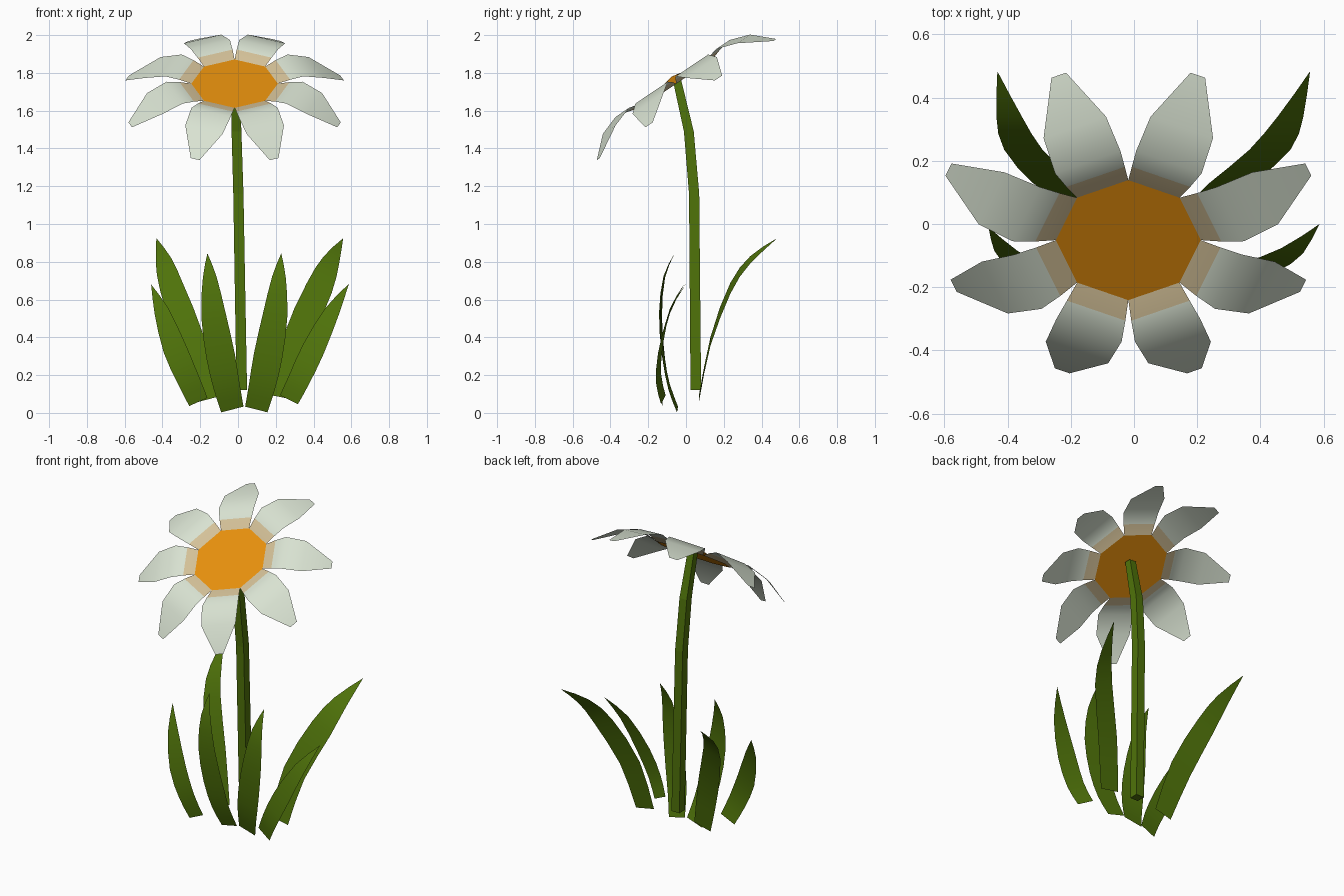
import bpy, math
from mathutils import Vector, Matrix

if "Cube" in bpy.data.objects:
    bpy.data.objects.remove(bpy.data.objects["Cube"])


def material(name, rgb):
    m = bpy.data.materials.new(name)
    m.diffuse_color = (*rgb, 1)
    m.use_nodes = True
    m.node_tree.nodes["Principled BSDF"].inputs["Base Color"].default_value = m.diffuse_color
    return m


GREEN = material("leaf green", (0.078, 0.170, 0.003))
WHITE = material("petal white", (0.69, 0.76, 0.64))
TAN = material("petal base tan", (0.66, 0.535, 0.315))
ORANGE = material("centre orange", (0.82, 0.285, 0.004))


def build(name, verts, faces, mats, smooth=True):
    me = bpy.data.meshes.new(name)
    me.from_pydata([tuple(v) for v in verts], [], faces)
    for m in mats:
        me.materials.append(m)
    for p in me.polygons:
        p.use_smooth = smooth
    ob = bpy.data.objects.new(name, me)
    bpy.context.collection.objects.link(ob)
    return ob


# Flower head frame: tilted forward about x
HEAD = Matrix.Translation((-0.018, -0.051, 1.743)) @ Matrix.Rotation(math.radians(34), 4, 'X')

# Flower centre: shallow eight-sided cone, shaded evenly along the head axis
R = 0.229
ring = [Vector((R * math.cos(k * math.pi / 4), R * math.sin(k * math.pi / 4), 0)) for k in range(8)]
centre = build("flower_centre", [HEAD @ v for v in ring + [Vector((0, 0, 0.045))]],
               [(k, (k + 1) % 8, 8) for k in range(8)], [ORANGE])
axis = tuple(HEAD.to_3x3() @ Vector((0, 0, 1)))
centre.data.normals_split_custom_set_from_vertices([axis] * 9)

# Petals: rows of (radius, height, half width), drooping at the tip, each leaning a little sideways
PETAL = [(0.2115, 0.0, 0.0875), (0.275, 0.020, 0.100), (0.345, 0.034, 0.112),
         (0.46, -0.003, 0.107), (0.603, -0.10, 0.025)]
LEAN = [-0.08, 0.03, -0.03, 0.08, 0.03, 0.06, -0.06, -0.03]
for k in range(8):
    turn = HEAD @ Matrix.Rotation(math.radians(22.5 + 45 * k), 4, 'Z')
    verts = [turn @ Vector((r, s * w + LEAN[k] * (r - PETAL[0][0]), h)) for r, h, w in PETAL for s in (-1, 1)]
    faces = [(2 * i, 2 * i + 2, 2 * i + 3, 2 * i + 1) for i in range(len(PETAL) - 1)]
    petal = build(f"petal_{k + 1}", verts, faces, [WHITE, TAN])
    petal.data.polygons[0].material_index = 1  # tan band next to the centre

# Stem: square section swept along a bent path (x, y, z, half width)
STEM = [(0.020, 0.052, 0.12, 0.028), (0.002, 0.043, 1.16, 0.027),
        (-0.008, 0.015, 1.49, 0.026), (-0.015, -0.05, 1.772, 0.022)]
verts = [(x + a * w, y + b * w, z) for x, y, z, w in STEM
         for a, b in ((-1, -1), (1, -1), (1, 1), (-1, 1))]
faces = [(4 * i + j, 4 * i + (j + 1) % 4, 4 * i + 4 + (j + 1) % 4, 4 * i + 4 + j)
         for i in range(len(STEM) - 1) for j in range(4)]
n = len(verts)
build("stem", verts, faces + [(3, 2, 1, 0), (n - 4, n - 3, n - 2, n - 1)], [GREEN], smooth=False)


def smooth_rows(rows, steps=2):
    """Catmull-Rom refinement of the leaf rows."""
    r = [Vector(q) for q in rows]
    r = [2 * r[0] - r[1]] + r + [2 * r[-1] - r[-2]]
    out = []
    for i in range(1, len(r) - 2):
        a, b, c, d = r[i - 1:i + 3]
        for s in range(steps):
            t = s / steps
            out.append(0.5 * (2 * b + (c - a) * t + (2 * a - 5 * b + 4 * c - d) * t ** 2
                              + (3 * b - a - 3 * c + d) * t ** 3))
    return out + [r[-2]]


# Leaves: thin blades widened across their spine, ending in a point
def leaf(name, rows, twist=0.0):
    rows = smooth_rows(rows)
    pts = [Vector(r[:3]) for r in rows]
    verts, faces = [], []
    for i, p in enumerate(pts[:-1]):
        t = pts[i + 1] - pts[max(i - 1, 0)]
        across = Vector((t.z, 0, -t.x)).normalized() * rows[i][3]
        across.y = twist * across.x
        verts += [p - across, p + across]
    verts.append(pts[-1])
    last = len(pts) - 2
    for i in range(last):
        faces.append((2 * i, 2 * i + 1, 2 * i + 3, 2 * i + 2))
    faces.append((2 * last, 2 * last + 1, 2 * last + 2))
    build(name, verts, faces, [GREEN])


CENTRE = [(-0.03, -0.045, 0.018, 0.061), (-0.06, -0.09, 0.14, 0.070), (-0.092, -0.12, 0.3, 0.076),
          (-0.13, -0.135, 0.52, 0.065), (-0.15, -0.115, 0.72, 0.036), (-0.162, -0.06, 0.845, 0)]
leaf("front_leaf_left", CENTRE, -0.12)
leaf("front_leaf_right", [(0.067 - x, y, z, w) for x, y, z, w in CENTRE], -0.05)
leaf("side_leaf_left", [(-0.21, -0.125, 0.058, 0.053), (-0.265, -0.145, 0.18, 0.059),
                        (-0.335, -0.135, 0.34, 0.062), (-0.405, -0.085, 0.54, 0.039),
                        (-0.46, -0.01, 0.68, 0)], 0.0)
leaf("side_leaf_right", [(0.27, -0.12, 0.07, 0.053), (0.325, -0.145, 0.18, 0.058),
                         (0.40, -0.135, 0.34, 0.060), (0.50, -0.085, 0.54, 0.039),
                         (0.587, 0.0, 0.683, 0)], -0.25)
leaf("back_leaf_left", [(-0.165, 0.068, 0.07, 0.06), (-0.25, 0.13, 0.38, 0.074),
                        (-0.35, 0.235, 0.66, 0.064), (-0.395, 0.34, 0.81, 0.042),
                        (-0.432, 0.483, 0.925, 0)])
leaf("back_leaf_right", [(0.245, 0.068, 0.08, 0.065), (0.31, 0.13, 0.38, 0.075),
                         (0.43, 0.235, 0.66, 0.071), (0.495, 0.34, 0.81, 0.045),
                         (0.557, 0.483, 0.925, 0)])
